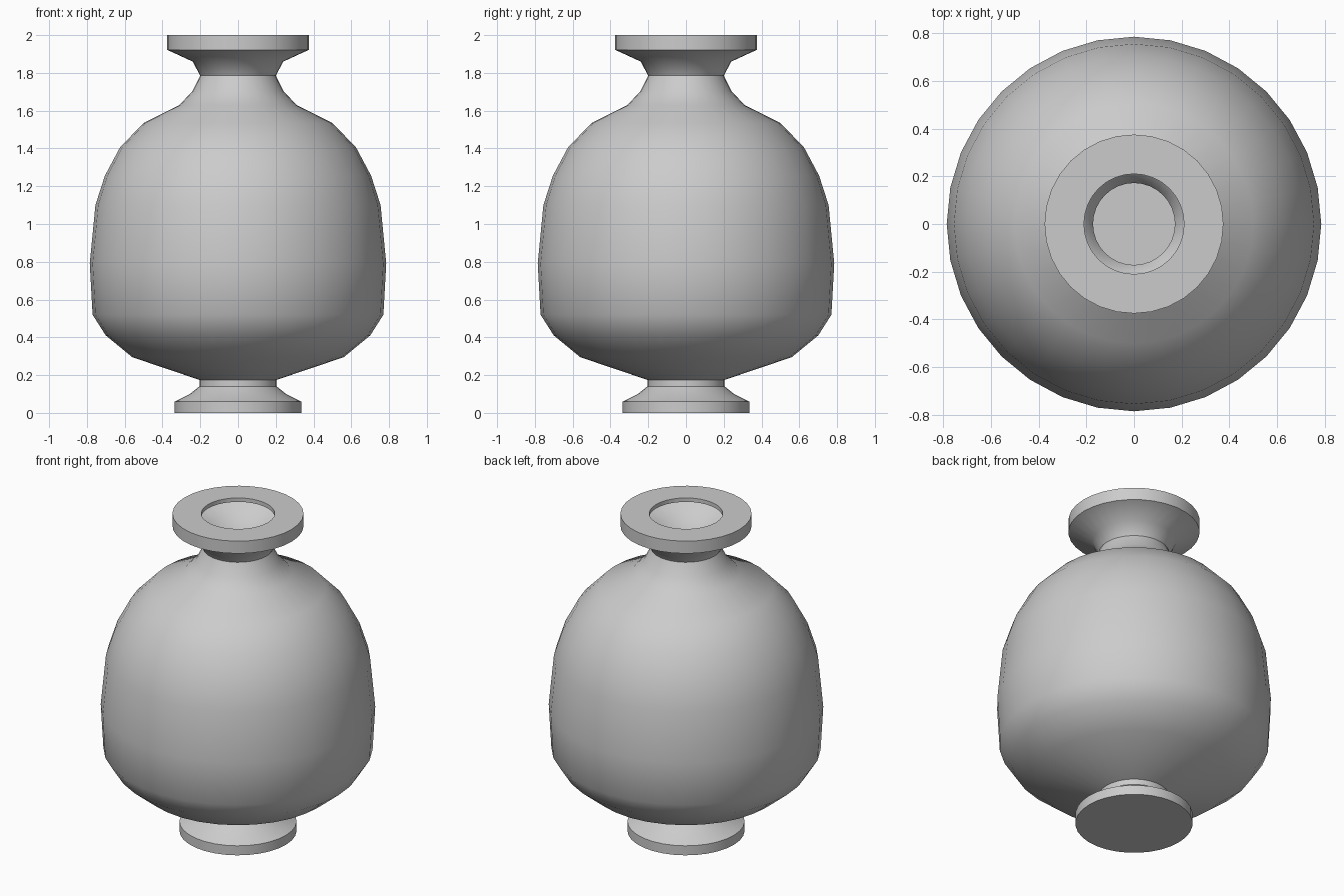
import bpy, bmesh, math

if "Cube" in bpy.data.objects:
    bpy.data.objects.remove(bpy.data.objects["Cube"])

# Outer profile (radius, height): foot, body, neck, flared rim, mouth edge
PROFILE = [
    (0, 0), (0.335, 0), (0.335, 0.06), (0.255, 0.10), (0.205, 0.14), (0.205, 0.175),
    (0.56, 0.295), (0.70, 0.41), (0.77, 0.52), (0.785, 0.79), (0.755, 1.10),
    (0.705, 1.255), (0.625, 1.405), (0.50, 1.535), (0.31, 1.63), (0.24, 1.705),
    (0.20, 1.785), (0.24, 1.86), (0.375, 1.922), (0.375, 2.0), (0.21, 2.0),
]
SIDES = 32

# Lathe the profile around z
bm = bmesh.new()
verts = [bm.verts.new((r, 0, z)) for r, z in PROFILE]
edges = [bm.edges.new(pair) for pair in zip(verts, verts[1:])]
bmesh.ops.spin(bm, geom=verts + edges, cent=(0, 0, 0), axis=(0, 0, 1),
               angle=math.tau, steps=SIDES, use_duplicate=False)
bmesh.ops.remove_doubles(bm, verts=bm.verts[:], dist=1e-4)
bmesh.ops.dissolve_degenerate(bm, edges=bm.edges[:], dist=1e-5)
bmesh.ops.recalc_face_normals(bm, faces=bm.faces[:])
lowest = min(bm.faces, key=lambda f: f.calc_center_median().z)
if lowest.normal.z > 0:
    bmesh.ops.reverse_faces(bm, faces=bm.faces[:])
mesh = bpy.data.meshes.new("vase")
bm.to_mesh(mesh)
bm.free()
vase = bpy.data.objects.new("vase", mesh)
bpy.context.collection.objects.link(vase)
bpy.context.view_layer.objects.active = vase
vase.select_set(True)

# Hollow wall, thickened inward
wall = vase.modifiers.new("wall", 'SOLIDIFY')
wall.thickness = 0.025
wall.offset = -1
wall.use_even_offset = True
bpy.ops.object.modifier_apply(modifier=wall.name)

# Smooth surfaces with crisp foot, neck and rim edges
bpy.ops.object.shade_smooth_by_angle(angle=math.radians(42))
